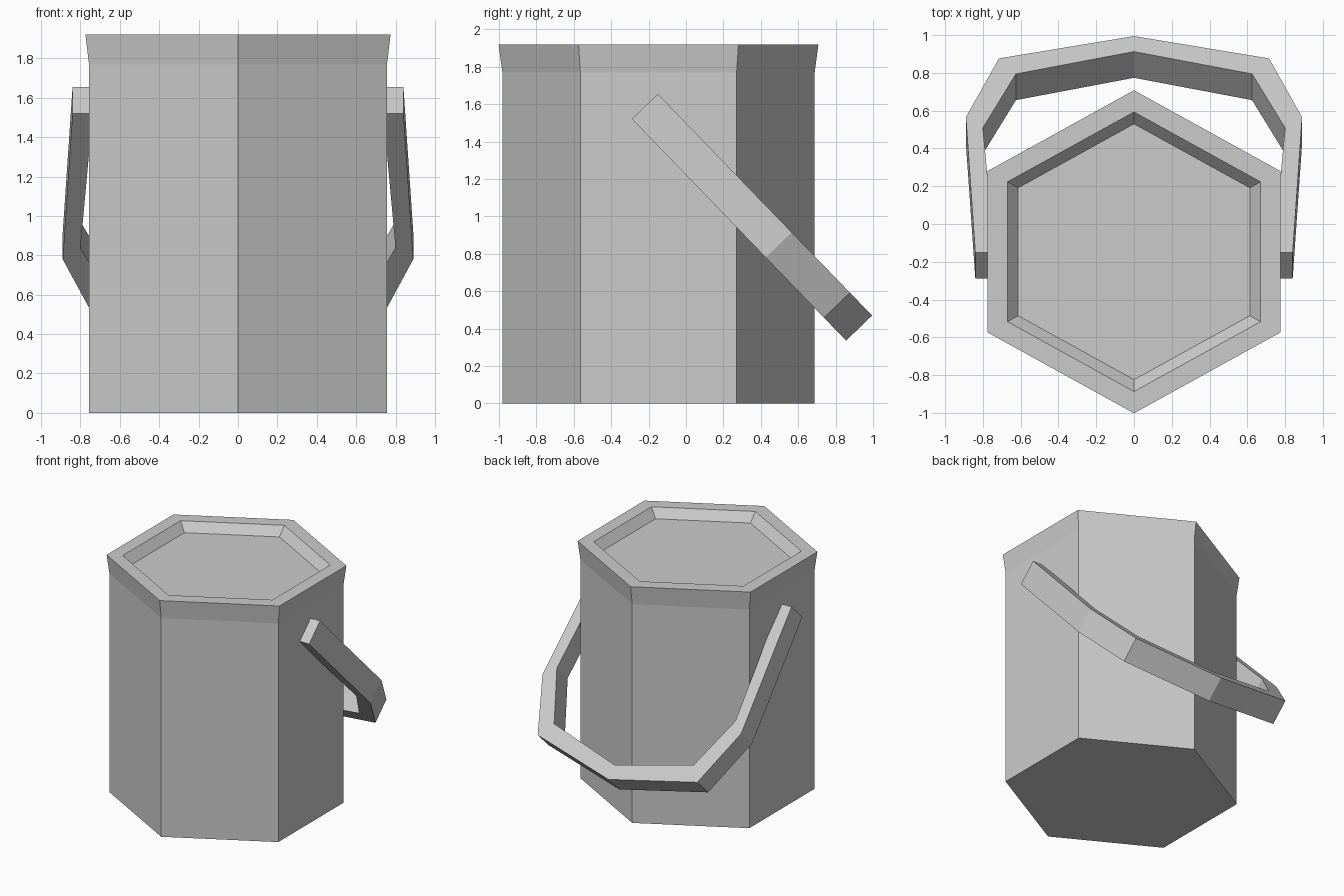
import bpy, bmesh, math
from mathutils import Vector

cube = bpy.data.objects.get("Cube")
if cube:
    bpy.data.objects.remove(cube, do_unlink=True)

grey = bpy.data.materials.new("plain grey")
grey.use_nodes = True
colour = (0.6, 0.6, 0.6, 1)
grey.diffuse_color = colour
grey.node_tree.nodes["Principled BSDF"].inputs["Base Color"].default_value = colour


def finish(bm, name):
    bmesh.ops.recalc_face_normals(bm, faces=bm.faces)
    mesh = bpy.data.meshes.new(name)
    bm.to_mesh(mesh)
    bm.free()
    mesh.materials.append(grey)
    obj = bpy.data.objects.new(name, mesh)
    bpy.context.collection.objects.link(obj)
    return obj


def bridge(bm, a, b):
    """Join two closed rings of vertices with quads."""
    n = len(a)
    for i in range(n):
        j = (i + 1) % n
        bm.faces.new((a[i], a[j], b[j], b[i]))


# Hexagonal container: wall, flared rim and sunken lid as (radius, height) rings
SIDES, CENTRE_Y, WIDEN = 6, -0.147, 1.046
profile = [(0.835, 0), (0.835, 1.77), (0.855, 1.92), (0.74, 1.92), (0.677, 1.85)]
bm = bmesh.new()
rings = []
for radius, z in profile:
    ring = []
    for i in range(SIDES):
        a = math.pi / 2 + math.tau * i / SIDES
        ring.append(bm.verts.new((radius * WIDEN * math.cos(a),
                                  CENTRE_Y + radius * math.sin(a), z)))
    rings.append(ring)
for lower, upper in zip(rings, rings[1:]):
    bridge(bm, lower, upper)
bm.faces.new(rings[0])
bm.faces.new(rings[-1])
finish(bm, "container")

# Swung-down handle: square bar bent in a tilted plane, as (x, distance along)
outer = [(0.84, 0), (0.89, 1.03), (0.715, 1.478), (0, 1.648)]
inner = [(0.738, 0), (0.8, 0.95), (0.625, 1.36), (0, 1.53)]
start = Vector((0, -0.22, 1.5875))
along = Vector((0, 0.695, -0.719))
across = Vector((0, 0.719, 0.695)) * 0.0965


def mirrored(half):
    return half + [(-x, t) for x, t in reversed(half[:-1])]


bm = bmesh.new()
sections = []
for (xo, to), (xi, ti) in zip(mirrored(outer), mirrored(inner)):
    corners = [(xo, to, 1), (xo, to, -1), (xi, ti, -1), (xi, ti, 1)]
    sections.append([bm.verts.new(start + Vector((x, 0, 0)) + along * t + across * s)
                     for x, t, s in corners])
for a, b in zip(sections, sections[1:]):
    bridge(bm, a, b)
bm.faces.new(sections[0])
bm.faces.new(sections[-1])
finish(bm, "handle")
